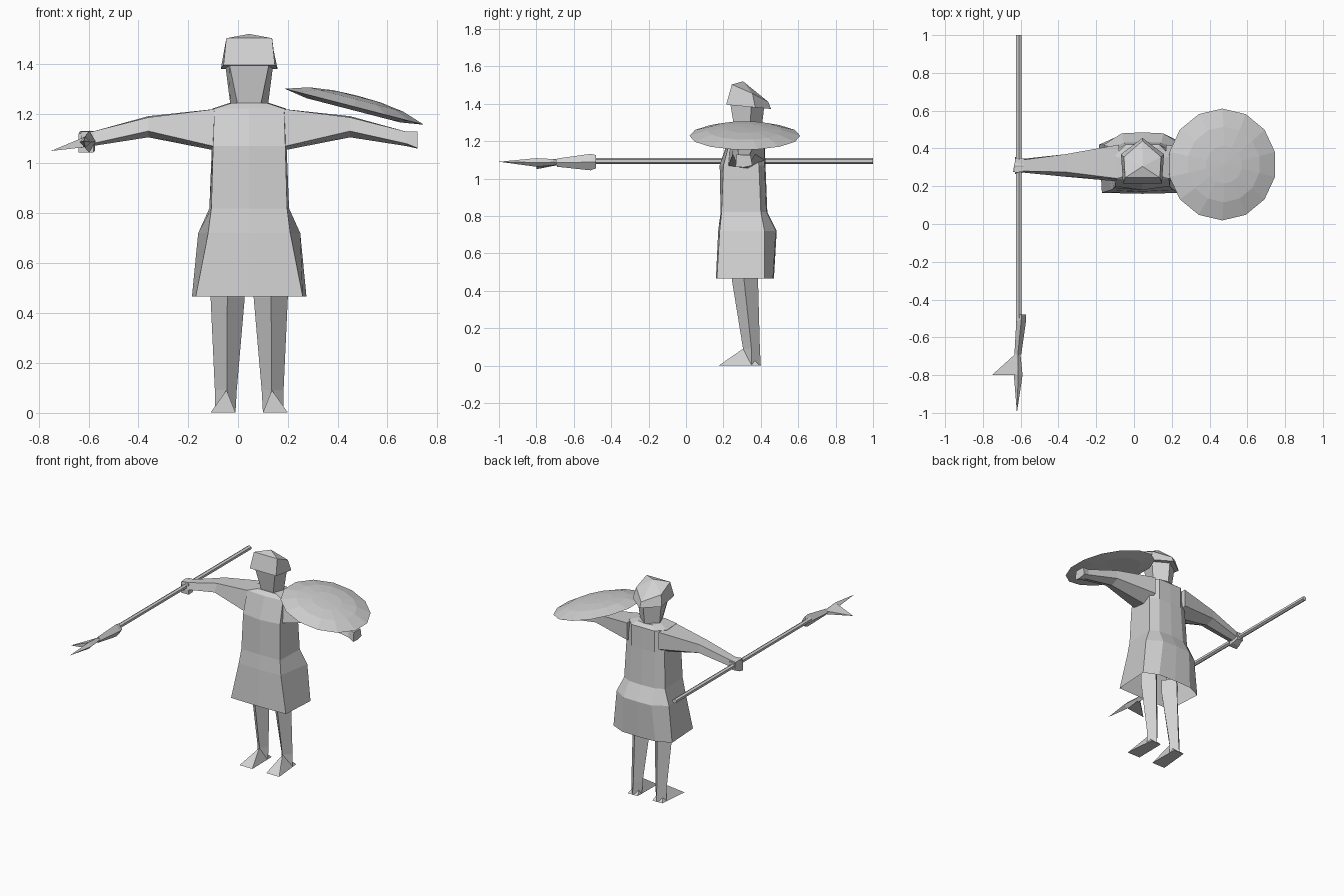
import bpy, bmesh, math
from mathutils import Vector, Matrix

CX = 0.045  # body centre line

mat = bpy.data.materials.new("plain grey")
mat.diffuse_color = (0.64, 0.64, 0.64, 1)


def loft(name, rings, start=True, end=True):
    """Skin a list of equal-length point rings; a one-point ring makes a tip."""
    bm = bmesh.new()
    vs = [[bm.verts.new(p) for p in r] for r in rings]
    for a, b in zip(vs, vs[1:]):
        n = max(len(a), len(b))
        for i in range(n):
            j = (i + 1) % n
            if len(b) == 1:
                bm.faces.new((a[i], a[j], b[0]))
            elif len(a) == 1:
                bm.faces.new((a[0], b[j], b[i]))
            else:
                bm.faces.new((a[i], a[j], b[j], b[i]))
    if start and len(vs[0]) > 2:
        bm.faces.new(vs[0][::-1])
    if end and len(vs[-1]) > 2:
        bm.faces.new(vs[-1])
    bmesh.ops.recalc_face_normals(bm, faces=bm.faces)
    me = bpy.data.meshes.new(name)
    bm.to_mesh(me)
    bm.free()
    me.materials.append(mat)
    ob = bpy.data.objects.new(name, me)
    bpy.context.collection.objects.link(ob)
    return ob


def body_ring(z, front, corner, side, back, rear):
    """Symmetric eight-point ring: front mid, corner, side, back corner, rear mid."""
    half = [corner, side, back]
    pts = [(CX, front, z)] + [(CX + x, y, z) for x, y in half]
    pts += [(CX, rear, z)] + [(CX - x, y, z) for x, y in reversed(half)]
    return pts


# Tunic with flared skirt, open at the hem
loft("tunic", [
    body_ring(0.465, 0.160, (0.215, 0.165), (0.230, 0.42), (0.13, 0.465), 0.470),
    body_ring(0.720, 0.172, (0.165, 0.180), (0.205, 0.42), (0.11, 0.480), 0.485),
    body_ring(0.820, 0.185, (0.152, 0.190), (0.160, 0.40), (0.10, 0.430), 0.435),
    body_ring(1.070, 0.180, (0.145, 0.200), (0.150, 0.39), (0.09, 0.420), 0.425),
    body_ring(1.220, 0.230, (0.140, 0.240), (0.148, 0.36), (0.09, 0.420), 0.420),
    body_ring(1.243, 0.260, (0.070, 0.260), (0.080, 0.34), (0.06, 0.390), 0.400),
], start=False)

# Head: five-sided, narrowing down to the neck
def pent(front, side, back):
    """Two front corners, two sides and a back point, as (half width, y, z)."""
    (fx, fy, fz), (sx, sy, sz), (by, bz) = front, side, back
    return [(CX - fx, fy, fz), (CX + fx, fy, fz), (CX + sx, sy, sz),
            (CX, by, bz), (CX - sx, sy, sz)]

loft("head", [
    pent((0.045, 0.265, 1.23), (0.075, 0.34, 1.23), (0.40, 1.23)),
    pent((0.082, 0.235, 1.41), (0.098, 0.35, 1.41), (0.42, 1.40)),
])

# Helmet: pentagonal cap with a sloping back
loft("helmet", [
    pent((0.103, 0.215, 1.395), (0.114, 0.37, 1.38), (0.455, 1.372)),
    pent((0.092, 0.245, 1.503), (0.098, 0.355, 1.455), (0.44, 1.41)),
    [(CX, 0.305, 1.52)],
])

# Arms, legs and feet on both sides
ARM = [
    (0.125, [(.240, 1.220), (.225, 1.065), (.33, 1.05), (.42, 1.10), (.42, 1.220)]),
    (0.405, [(.275, 1.185), (.250, 1.130), (.31, 1.105), (.37, 1.13), (.37, 1.190)]),
    (0.630, [(.280, 1.128), (.272, 1.080), (.31, 1.070), (.345, 1.085), (.34, 1.128)]),
    (0.675, [(.270, 1.128), (.265, 1.062), (.31, 1.060), (.355, 1.070), (.345, 1.125)]),
]
LEG = [
    (0.55, (.088, .240), (.158, .31), (.088, .38), (.018, .31)),
    (0.46, (.088, .245), (.155, .31), (.088, .385), (.018, .31)),
    (0.09, (.090, .305), (.138, .35), (.092, .395), (.050, .35)),
    (0.00, (.092, .310), (.138, .35), (.095, .400), (.055, .35)),
]
for s, side in ((-1, "right"), (1, "left")):
    loft(side + "_arm", [[(CX + s * d, y, z) for y, z in pts] for d, pts in ARM])
    loft(side + "_leg", [[(CX + s * x, y, r[0]) for x, y in r[1:]] for r in LEG])
    base = [(.155, .175), (.155, .19), (.135, .395), (.058, .395), (.055, .19), (.055, .175)]
    loft(side + "_foot", [[(CX + s * x, y, 0.0) for x, y in base],
                          [(CX + s * 0.091, 0.305, 0.09)]])

# Fist round the spear
def rect(y, x0, x1, z0, z1):
    return [(x0, y, z0), (x1, y, z0), (x1, y, z1), (x0, y, z1)]

loft("fist", [rect(0.275, -0.64, -0.58, 1.045, 1.12),
              rect(0.31, -0.635, -0.575, 1.05, 1.13),
              rect(0.35, -0.625, -0.585, 1.07, 1.12)])

# Spear: shaft, socket, blade and side barb
def diamond(y, x, z, rx, rz):
    return [(x - rx, y, z), (x, y, z - rz), (x + rx, y, z), (x, y, z + rz)]

SX, SZ = -0.61, 1.095
loft("spear_shaft", [
    [(SX + 0.016 * math.cos(a), y, SZ + 0.016 * math.sin(a))
     for a in (math.tau * (i + 0.5) / 6 for i in range(6))] for y in (1.0, -0.52)])
loft("spear_socket", [diamond(-0.48, -0.595, 1.09, 0.022, 0.035),
                      diamond(-0.51, -0.597, 1.088, 0.026, 0.044),
                      diamond(-0.69, -0.615, 1.085, 0.018, 0.022)])
loft("spear_blade", [diamond(-0.67, -0.615, 1.088, 0.012, 0.014),
                     diamond(-0.80, -0.613, 1.086, 0.023, 0.023),
                     [(-0.62, -1.0, 1.09)]])
loft("spear_barb", [[(-0.608, -0.67, 1.10), (-0.608, -0.67, 1.075),
                     (-0.62, -0.80, 1.065), (-0.62, -0.80, 1.105)],
                    [(-0.752, -0.80, 1.05)]])

# Shield: shallow fourteen-sided dome, tilted outward
tilt = Matrix.Translation((0.467, 0.315, 1.228)) @ Matrix.Rotation(math.radians(14.5), 4, 'Y')

def disc(r, h):
    return [tilt @ Vector((r * math.cos(a), r * math.sin(a) * 1.0, h))
            for a in (math.tau * (i + 0.5) / 14 for i in range(14))]

loft("shield", [[tilt @ Vector((0, 0, -0.012))], disc(0.20, -0.015), disc(0.296, 0.0),
                disc(0.20, 0.03), disc(0.10, 0.043), [tilt @ Vector((0, 0, 0.046))]])
